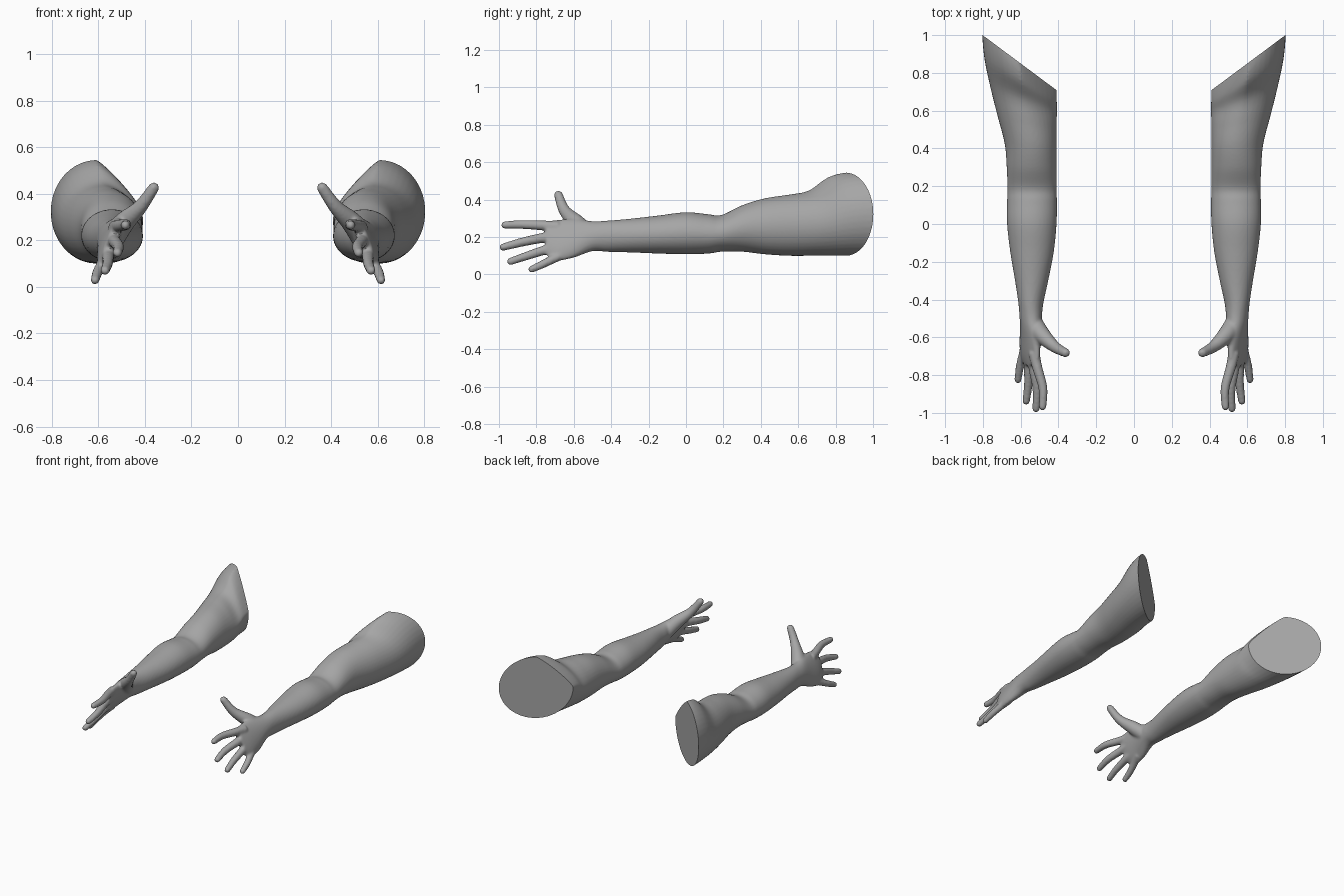
import bpy, bmesh, math
from mathutils import Vector, Matrix

if "Cube" in bpy.data.objects:
    bpy.data.objects.remove(bpy.data.objects["Cube"])

skin = bpy.data.materials.new("skin_grey")
skin.diffuse_color = (0.38, 0.38, 0.38, 1)
skin.use_nodes = True
skin.node_tree.nodes["Principled BSDF"].inputs["Base Color"].default_value = skin.diffuse_color
SEG = 40

# Arm rings from shoulder to knuckles:
# y, centre x, half width, low z, high z, plan shear, lean, inner-upper squareness
RINGS = [
    (0.960, 0.610, 0.198, 0.10, 0.535, 0.744, 0.00, 1.15),
    (0.855, 0.607, 0.197, 0.10, 0.545, 0.744, 0.00, 1.15),
    (0.760, 0.600, 0.192, 0.10, 0.520, 0.60, 0.00, 1.25),
    (0.660, 0.585, 0.177, 0.10, 0.450, 0.40, 0.00, 1.50),
    (0.550, 0.567, 0.158, 0.10, 0.427, 0.20, 0.00, 1.80),
    (0.420, 0.547, 0.138, 0.108, 0.407, 0.05, 0.00, 2.0),
    (0.300, 0.542, 0.132, 0.122, 0.370, 0.00, 0.00, 2.0),
    (0.190, 0.540, 0.130, 0.122, 0.318, 0.00, 0.00, 2.0),
    (0.120, 0.540, 0.132, 0.112, 0.322, 0.00, 0.00, 2.0),
    (0.000, 0.541, 0.131, 0.108, 0.333, 0.00, 0.00, 2.0),
    (-0.150, 0.540, 0.115, 0.112, 0.315, 0.00, 0.00, 2.0),
    (-0.300, 0.542, 0.088, 0.118, 0.298, 0.00, 0.00, 2.0),
    (-0.420, 0.546, 0.066, 0.121, 0.288, 0.00, 0.00, 2.0),
    (-0.500, 0.547, 0.058, 0.125, 0.285, 0.00, 0.10, 2.0),
    (-0.600, 0.550, 0.046, 0.090, 0.298, 0.00, 0.30, 2.0),
    (-0.690, 0.550, 0.036, 0.075, 0.292, 0.00, 0.35, 2.0),
    (-0.750, 0.542, 0.024, 0.105, 0.282, 0.00, 0.35, 2.0),
]

# Digits: centre points and radii from base to tip
DIGITS = {
    "thumb": ([(.535, -.52, .21), (.490, -.585, .275), (.420, -.650, .343), (.362, -.682, .425)],
              [.050, .046, .031, .024]),
    "index": ([(.530, -.68, .255), (.512, -.76, .262), (.482, -.87, .267), (.484, -.968, .265)],
              [.030, .027, .024, .020]),
    "middle": ([(.540, -.68, .205), (.530, -.77, .195), (.513, -.88, .172), (.518, -.978, .146)],
               [.030, .027, .024, .020]),
    "ring": ([(.560, -.67, .150), (.558, -.75, .132), (.560, -.85, .100), (.571, -.938, .070)],
             [.029, .026, .023, .020]),
    "little": ([(.570, -.63, .118), (.587, -.69, .092), (.605, -.76, .058), (.614, -.825, .028)],
               [.028, .024, .022, .019]),
}


def spline(rows, steps):
    """Catmull-Rom interpolation through rows of numbers."""
    out = []
    for i in range(len(rows) - 1):
        quad = [rows[max(i - 1, 0)], rows[i], rows[i + 1], rows[min(i + 2, len(rows) - 1)]]
        for s in range(steps):
            t = s / steps
            out.append([0.5 * (2 * b + (c - a) * t + (2 * a - 5 * b + 4 * c - d) * t * t
                               + (3 * b - a - 3 * c + d) * t ** 3) for a, b, c, d in zip(*quad)])
    return out + [list(rows[-1])]


def loft(bm, loops):
    rings = [[bm.verts.new(p) for p in loop] for loop in loops]
    for a, b in zip(rings, rings[1:]):
        n = len(a)
        for i in range(n):
            bm.faces.new((a[i], a[(i + 1) % n], b[(i + 1) % n], b[i]))
    bm.faces.new(rings[0][::-1])
    bm.faces.new(rings[-1])


def arm_loop(y, cx, rx, z0, z1, shear, lean, power):
    cz, rz = (z0 + z1) / 2, (z1 - z0) / 2
    loop = []
    for i in range(SEG):
        a = 2 * math.pi * i / SEG
        c, s = math.cos(a), math.sin(a)
        e = 2 / power if c < 0 and s > 0 else 1
        dx = rx * math.copysign(abs(c) ** e, c)
        dz = rz * math.copysign(abs(s) ** e, s)
        loop.append((cx + dx - lean * dz, y + shear * dx, cz + dz))
    return loop


def digit(bm, points, radii):
    rows = spline([(*p, r) for p, r in zip(points, radii)], 6)
    pts = [Vector(r[:3]) for r in rows]
    loops = []
    for i, p in enumerate(pts):
        d = pts[min(i + 1, len(pts) - 1)] - pts[max(i - 1, 0)]
        q = d.to_track_quat('Z', 'Y')
        loops.append([p + q @ Vector((math.cos(k * math.pi / 8), math.sin(k * math.pi / 8), 0)) * rows[i][3]
                      for k in range(16)])
    # rounded fingertip
    tip, r = pts[-1], radii[-1]
    for a in (0.4, 0.8, 1.2, 1.5):
        loops.append([tip + (v - tip) * math.cos(a) + q @ Vector((0, 0, r * math.sin(a)))
                      for v in loops[len(pts) - 1]])
    loft(bm, loops)


# Rough limb: arm and palm with the digits pushed into it
bm = bmesh.new()
loft(bm, [arm_loop(*row) for row in spline(RINGS, 5)])
for points, radii in DIGITS.values():
    digit(bm, points, radii)
bmesh.ops.recalc_face_normals(bm, faces=bm.faces)
mesh = bpy.data.meshes.new("rough_arm")
bm.to_mesh(mesh)
bm.free()
rough = bpy.data.objects.new("rough_arm", mesh)
bpy.context.collection.objects.link(rough)

# Fuse into one skin and soften the joins
fuse = rough.modifiers.new("fuse", 'REMESH')
fuse.mode = 'VOXEL'
fuse.voxel_size = 0.008
soft = rough.modifiers.new("soften", 'SMOOTH')
soft.factor = 0.5
soft.iterations = 5
deps = bpy.context.evaluated_depsgraph_get()
fused = bpy.data.meshes.new_from_object(rough.evaluated_get(deps))
bpy.data.objects.remove(rough)

# Flat slanted cut at the shoulder
bm = bmesh.new()
bm.from_mesh(fused)
normal = Vector((-0.744, 1, 0)).normalized()
cut = bmesh.ops.bisect_plane(bm, geom=bm.verts[:] + bm.edges[:] + bm.faces[:], dist=1e-5,
                             plane_co=(0.607, 0.855, 0.3), plane_no=normal, clear_outer=True)
rim = [g for g in cut["geom_cut"] if isinstance(g, bmesh.types.BMEdge)]
bmesh.ops.holes_fill(bm, edges=rim, sides=0)
bmesh.ops.recalc_face_normals(bm, faces=bm.faces)

# Both arms, the second one mirrored
for name, side in (("left_arm", 1), ("right_arm", -1)):
    if side < 0:
        bmesh.ops.transform(bm, matrix=Matrix.Scale(-1, 4, (1, 0, 0)), verts=bm.verts)
        bmesh.ops.reverse_faces(bm, faces=bm.faces)
    mesh = bpy.data.meshes.new(name)
    bm.to_mesh(mesh)
    mesh.materials.clear()
    mesh.materials.append(skin)
    obj = bpy.data.objects.new(name, mesh)
    bpy.context.collection.objects.link(obj)
    bpy.ops.object.select_all(action='DESELECT')
    obj.select_set(True)
    bpy.context.view_layer.objects.active = obj
    bpy.ops.object.shade_smooth_by_angle(angle=math.radians(40))
bm.free()
